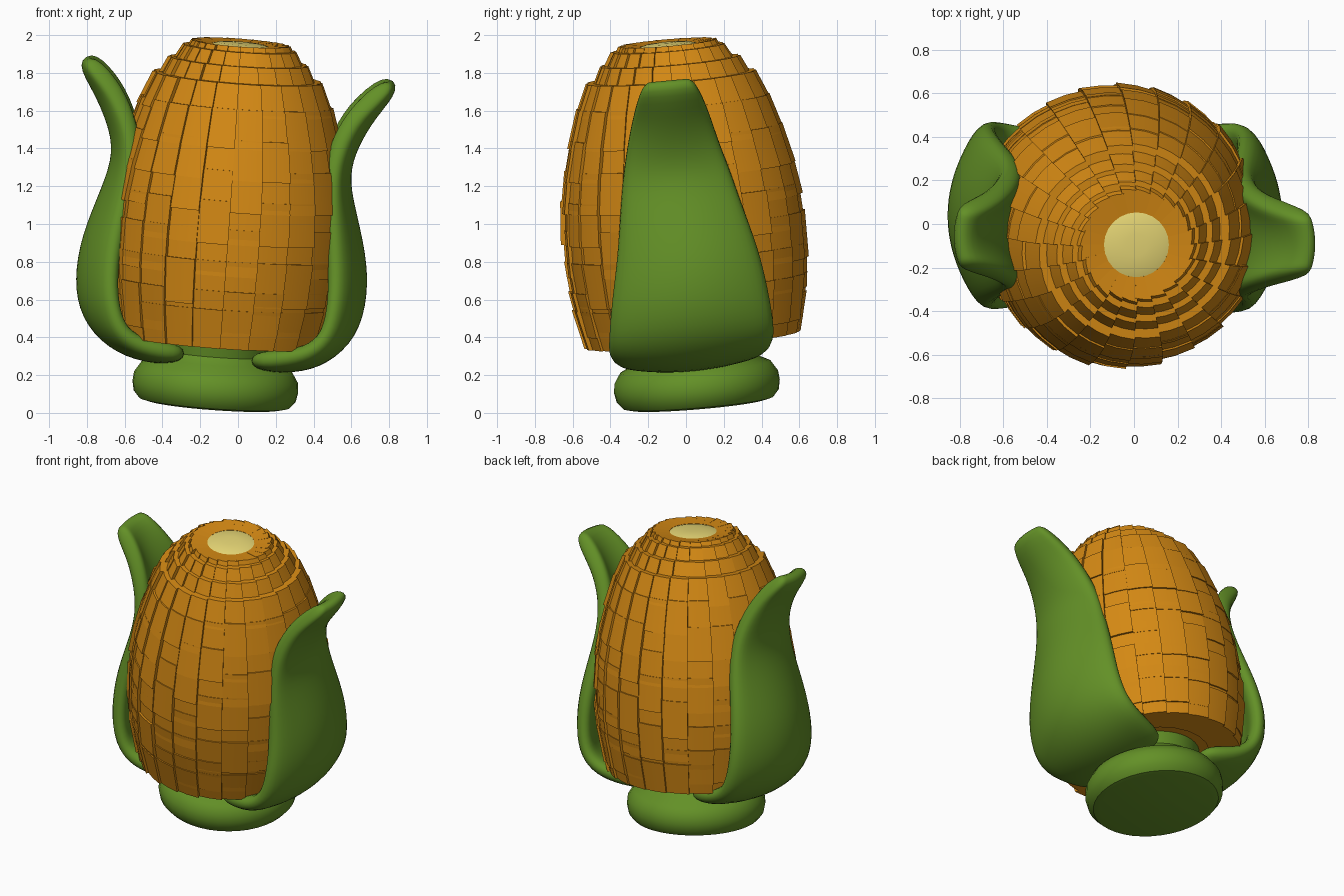
import bpy, bmesh, math, random
from mathutils import Matrix, Vector

if "Cube" in bpy.data.objects:
    bpy.data.objects.remove(bpy.data.objects["Cube"])

random.seed(4)

# The cob and stem lean along a slightly tilted axis
base = Vector((-0.13, 0.07, 0))
axis = Vector((0.015, -0.10, 2.0)) - base
TILT = Matrix.Translation(base) @ Vector((0, 0, 1)).rotation_difference(axis).to_matrix().to_4x4()


def material(name, rgb):
    m = bpy.data.materials.new(name)
    m.diffuse_color = (*rgb, 1)
    m.use_nodes = True
    m.node_tree.nodes["Principled BSDF"].inputs["Base Color"].default_value = m.diffuse_color
    return m


GREEN = material("leaf green", (0.125, 0.28, 0.02))
ORANGE = material("kernel orange", (0.66, 0.25, 0.007))
CREAM = material("core cream", (0.80, 0.68, 0.18))


def finish(name, bm, mat, angle=35):
    bmesh.ops.recalc_face_normals(bm, faces=bm.faces)
    me = bpy.data.meshes.new(name)
    bm.to_mesh(me)
    bm.free()
    ob = bpy.data.objects.new(name, me)
    bpy.context.collection.objects.link(ob)
    me.materials.append(mat)
    bpy.ops.object.select_all(action='DESELECT')
    ob.select_set(True)
    bpy.context.view_layer.objects.active = ob
    bpy.ops.object.shade_smooth_by_angle(angle=math.radians(angle))
    return ob


def lathe(name, profile, mat, steps=40):
    bm = bmesh.new()
    rings = [[bm.verts.new((r * math.cos(k * math.tau / steps), r * math.sin(k * math.tau / steps), z))
              for k in range(steps)] for r, z in profile]
    for a, b in zip(rings, rings[1:]):
        for k in range(steps):
            n = (k + 1) % steps
            bm.faces.new((a[k], a[n], b[n], b[k]))
    bm.faces.new(rings[0])
    bm.faces.new(rings[-1])
    ob = finish(name, bm, mat)
    ob.matrix_world = TILT
    return ob


# Stem: rounded foot with a neck, inner cob and its pale tip
lathe("stem", [(0.36, 0.045), (0.40, 0.055), (0.43, 0.09), (0.44, 0.14), (0.435, 0.19), (0.40, 0.245),
               (0.33, 0.28), (0.30, 0.32), (0.32, 0.42)], GREEN)
lathe("inner_cob", [(0.42, 0.40), (0.52, 0.5), (0.56, 0.9), (0.50, 1.4), (0.36, 1.72), (0.2, 1.9)], ORANGE)
lathe("cob_tip", [(0.16, 1.85), (0.16, 1.955), (0.12, 1.968), (0.05, 1.974)], CREAM)

# Kernels: overlapping wedge blocks in rings; (bottom, top, radius bottom, radius top)
ROWS = [(0.39, 0.60, 0.565, 0.615), (0.46, 0.70, 0.585, 0.630), (0.62, 0.86, 0.618, 0.642),
        (0.78, 1.03, 0.635, 0.635), (0.95, 1.18, 0.641, 0.625), (1.12, 1.34, 0.633, 0.595),
        (1.29, 1.50, 0.608, 0.555), (1.455, 1.66, 0.570, 0.505), (1.62, 1.79, 0.518, 0.445),
        (1.74, 1.875, 0.430, 0.365), (1.83, 1.945, 0.360, 0.295), (1.90, 1.972, 0.290, 0.255)]
COLS = 24
bm = bmesh.new()
for i, (z0, z1, r0, r1) in enumerate(ROWS):
    inner = 0.15 if i > 8 else 0.38
    for j in range(COLS):
        mid = (j + 0.5) * math.tau / COLS
        half = math.pi / COLS * 1.12
        dr = random.uniform(-0.006, 0.006)
        lean = 0.008
        levels = []
        for z, r in ((z0, r0), (z1, r1)):
            ring = []
            for f in (-1, 0, 1):
                rr = r + dr + lean * f
                ring.append(bm.verts.new((rr * math.cos(mid + f * half), rr * math.sin(mid + f * half), z)))
            for f in (1, -1):
                zi = z - 0.012 if i == len(ROWS) - 1 and z == z1 else z
                ring.append(bm.verts.new((inner * math.cos(mid + f * half), inner * math.sin(mid + f * half), zi)))
            levels.append(ring)
        lo, hi = levels
        bm.faces.new(lo)
        bm.faces.new(hi)
        for k in range(5):
            n = (k + 1) % 5
            bm.faces.new((lo[k], lo[n], hi[n], hi[k]))
finish("kernels", bm, ORANGE).matrix_world = TILT


# Husk leaves: rows of (outer x, z, centre y, half width, inward curl of edges, upward curl of edges)
def leaf(name, rows, side):
    bm = bmesh.new()
    us = [-1, -0.66, -0.33, 0, 0.33, 0.66, 1]
    grid = [[bm.verts.new((x - side * curl * u * u, yc + w * u, z + lift * u * u + 0.09 * (yc + w * u)))
             for u in us] for x, z, yc, w, curl, lift in rows]
    for a, b in zip(grid, grid[1:]):
        for k in range(len(us) - 1):
            bm.faces.new((a[k], a[k + 1], b[k + 1], b[k]))
    ob = finish(name, bm, GREEN, 60)
    # make the normals point outward so that the thickness grows toward the cob
    me = ob.data
    if sum(p.normal.x * p.area for p in me.polygons) * side < 0:
        me.flip_normals()
    s = ob.modifiers.new("thickness", 'SOLIDIFY')
    s.thickness = 0.11
    s.offset = -1
    ss = ob.modifiers.new("rounding", 'SUBSURF')
    ss.levels = ss.render_levels = 2
    return ob


leaf("left_husk_leaf", [
    (-0.28, 0.26, 0.04, 0.36, 0.00, 0.03), (-0.50, 0.26, 0.04, 0.42, 0.02, 0.06),
    (-0.70, 0.34, 0.04, 0.45, 0.08, 0.06), (-0.84, 0.50, 0.04, 0.46, 0.16, 0.02),
    (-0.875, 0.70, 0.04, 0.45, 0.17, 0), (-0.835, 0.94, 0.03, 0.41, 0.15, 0),
    (-0.72, 1.20, 0.01, 0.35, 0.10, 0), (-0.66, 1.38, -0.01, 0.31, 0.07, 0),
    (-0.695, 1.54, -0.03, 0.27, 0.09, 0), (-0.77, 1.71, -0.05, 0.21, 0.09, 0.01),
    (-0.86, 1.86, -0.06, 0.16, 0.03, 0.00)], -1)
leaf("right_husk_leaf", [
    (0.06, 0.225, 0.03, 0.36, 0.00, 0.03), (0.30, 0.205, 0.03, 0.43, 0.02, 0.07),
    (0.48, 0.255, 0.03, 0.46, 0.06, 0.07), (0.64, 0.40, 0.03, 0.46, 0.13, 0.03),
    (0.695, 0.62, 0.02, 0.44, 0.15, 0), (0.685, 0.84, 0.01, 0.40, 0.14, 0),
    (0.62, 1.10, -0.03, 0.34, 0.09, 0), (0.59, 1.26, -0.05, 0.305, 0.06, 0),
    (0.635, 1.41, -0.07, 0.265, 0.08, 0), (0.73, 1.57, -0.08, 0.22, 0.09, 0.01),
    (0.87, 1.73, -0.09, 0.16, 0.03, 0.00)], 1)
